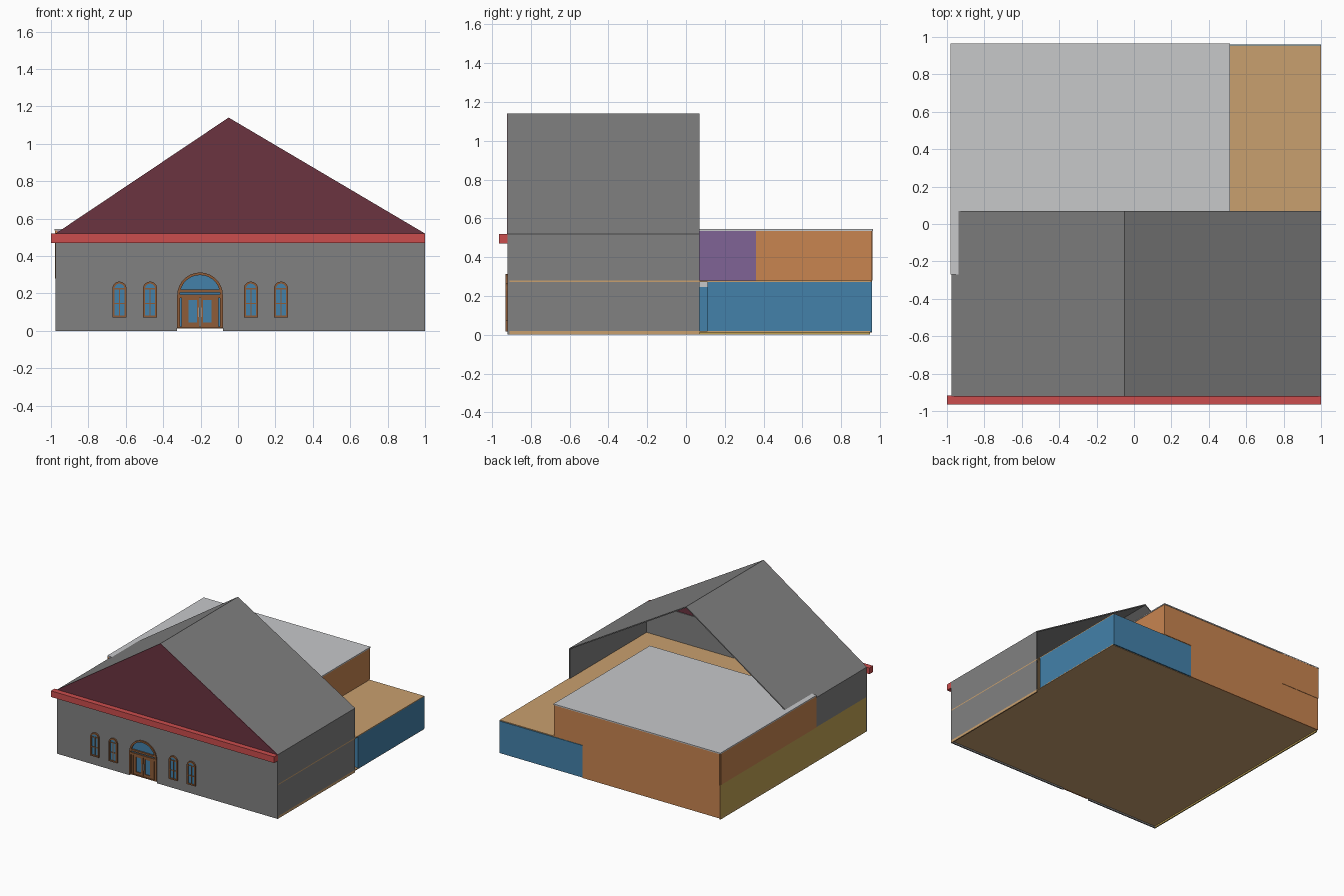
import bpy, bmesh, math

if "Cube" in bpy.data.objects:
    bpy.data.objects.remove(bpy.data.objects["Cube"])


def material(name, r, g, b):
    m = bpy.data.materials.new(name)
    lin = [((c / 255 + 0.055) / 1.055) ** 2.4 for c in (r, g, b)]
    m.diffuse_color = (*lin, 1)
    m.use_nodes = True
    m.node_tree.nodes["Principled BSDF"].inputs["Base Color"].default_value = m.diffuse_color
    return m


GREY = material("wall grey", 129, 129, 129)
MAROON = material("gable maroon", 107, 51, 64)
RED = material("cornice red", 203, 77, 77)
LIGHT = material("light grey", 199, 200, 202)
TAN = material("floor tan", 201, 160, 111)
BLUE = material("glass blue", 67, 129, 170)
ORANGE = material("wall orange", 200, 133, 80)
PURPLE = material("wall purple", 128, 100, 150)
OLIVE = material("wall ochre", 193, 163, 84)
BROWN = material("frame brown", 142, 92, 56)


def finish(name, bm, mat):
    bmesh.ops.recalc_face_normals(bm, faces=bm.faces)
    me = bpy.data.meshes.new(name)
    bm.to_mesh(me)
    bm.free()
    me.materials.append(mat)
    ob = bpy.data.objects.new(name, me)
    bpy.context.collection.objects.link(ob)
    return ob


def prism(name, outline, y0, y1, mat):
    """Extrude an (x, z) outline from y0 to y1."""
    bm = bmesh.new()
    a = [bm.verts.new((x, y0, z)) for x, z in outline]
    b = [bm.verts.new((x, y1, z)) for x, z in outline]
    bm.faces.new(a)
    bm.faces.new(b[::-1])
    n = len(a)
    for i in range(n):
        j = (i + 1) % n
        bm.faces.new((a[i], b[i], b[j], a[j]))
    return finish(name, bm, mat)


def box(name, x0, x1, y0, y1, z0, z1, mat):
    return prism(name, [(x0, z0), (x1, z0), (x1, z1), (x0, z1)], y0, y1, mat)


def arch(cx, r, z0, spring, n=14):
    """Round-headed outline, starting bottom left and going over the top."""
    top = [(cx - r * math.cos(math.pi * i / n), spring + r * math.sin(math.pi * i / n))
           for i in range(n + 1)]
    return [(cx - r, z0)] + top + [(cx + r, z0)]


def ring(name, outer, inner, y0, y1, mat):
    """Frame between two outlines with matching point counts."""
    bm = bmesh.new()
    loops = [[bm.verts.new((x, y, z)) for x, z in o]
             for o, y in ((outer, y0), (inner, y0), (inner, y1), (outer, y1))]
    n = len(outer)
    for k in range(4):
        p, q = loops[k], loops[(k + 1) % 4]
        for i in range(n):
            j = (i + 1) % n
            bm.faces.new((p[i], p[j], q[j], q[i]))
    return finish(name, bm, mat)


# Main dimensions
L, R = -0.975, 1.0
FRONT, MID, BACK = -0.92, 0.07, 0.96
EAVE, RIDGE, RX = 0.52, 1.14, -0.05
FLOOR = 0.28
T = 0.01
DX, DR, DS = -0.203, 0.122, 0.19      # door centre, arch radius, spring height

# Floors
box("base_floor", L, R, FRONT + T, BACK - T, 0.012, 0.02, TAN)
box("base_edge", R - T, R, FRONT + T, MID, 0, 0.012, TAN)
box("upper_floor", L + T, R, FRONT + T, BACK - T / 2, FLOOR - 0.008, FLOOR, TAN)

# Front hall: front wall with an arched doorway, and side walls
prism("front_wall", [(L, 0)] + arch(DX, DR, 0, DS) + [(R, 0), (R, EAVE), (L, EAVE)],
      FRONT, FRONT + T, GREY)
box("hall_right_wall_lower", R - T, R, FRONT + T, MID, 0.02, FLOOR - 0.008, GREY)
box("hall_right_wall_upper", R - T, R, FRONT + T, MID, FLOOR, EAVE, GREY)
box("hall_left_wall_upper", L, L + T, FRONT + T, -0.27, FLOOR, EAVE, GREY)
box("left_wall_lower", L, L + T, FRONT + T, BACK - T, 0, FLOOR, OLIVE)

# Gable roof, open at the back, with coloured pediment and cornice
t = 0.008
prism("gable_roof", [(L, EAVE), (RX, RIDGE), (R, EAVE), (R - 2 * t, EAVE),
                     (RX, RIDGE - 1.2 * t), (L + 2 * t, EAVE)], FRONT, MID, GREY)
prism("front_pediment", [(L, EAVE), (R, EAVE), (RX, RIDGE)],
      FRONT - 0.002, FRONT + 0.004, MAROON)
box("front_cornice", -1, R, -0.965, FRONT + 0.002, 0.47, EAVE, RED)

# Rear lower storey
box("rear_blue_side_wall", R - T, R, 0.11, BACK, 0.015, FLOOR - 0.006, BLUE)
box("rear_blue_back_wall", 0.255, R - T, BACK - T, BACK, 0.015, FLOOR - 0.006, BLUE)
box("rear_blue_return", 0.94, R - T, 0.11, 0.115, 0.015, FLOOR - 0.008, BLUE)
box("side_recess_glass", 0.95, 0.955, MID, 0.11, 0.02, 0.245, BLUE)
box("side_recess_lintel", 0.95, 0.958, MID, 0.11, 0.245, FLOOR - 0.008, LIGHT)
box("rear_orange_back_wall", L, 0.255, BACK - T, BACK, 0.012, FLOOR, ORANGE)

# Rear upper storey
BX, BY, TOP = 0.51, -0.27, 0.535
box("upper_back_wall", -0.625, BX, BACK - T, BACK, FLOOR, TOP, ORANGE)
box("upper_back_wall_corner", L, -0.625, BACK - T, BACK + 0.003, FLOOR, TOP, ORANGE)
box("upper_left_wall", L - 0.003, L + T, BY, BACK - T, FLOOR, TOP, ORANGE)
box("upper_right_wall", BX - T, BX, 0.36, BACK - T, FLOOR, TOP, ORANGE)
box("upper_right_wall_inner", BX - T, BX, BY, 0.36, FLOOR, TOP, PURPLE)
box("upper_inner_wall", L + T, BX - T, BY, BY + T, FLOOR, TOP, PURPLE)
box("flat_roof", L - 0.007, BX + 0.003, BY, BACK + 0.004, TOP, 0.544, LIGHT)

# Four arched windows
for n, cx in enumerate((-0.634, -0.47, 0.069, 0.23), 1):
    w, z0, s = 0.038, 0.072, 0.225
    tag = f"window_{n}_"
    prism(tag + "glass", arch(cx, w - 0.006, z0 + 0.004, s), FRONT - 0.004, FRONT + 0.002, BLUE)
    ring(tag + "frame", arch(cx, w, z0, s), arch(cx, w - 0.011, z0 + 0.01, s),
         FRONT - 0.012, FRONT, BROWN)
    box(tag + "mullion", cx - 0.003, cx + 0.003, FRONT - 0.008, FRONT, z0 + 0.01, s + 0.004, BROWN)
    for k, z in enumerate((0.145, s)):
        box(f"{tag}bar_{k}", cx - w + 0.01, cx + w - 0.01, FRONT - 0.008, FRONT,
            z - 0.003, z + 0.003, BROWN)

# Arched entrance: glass, surround, transom beams, posts
prism("door_glass", arch(DX, DR - 0.004, 0.02, DS), FRONT + 0.002, FRONT + 0.008, BLUE)
ring("door_surround", arch(DX, DR, 0.016, DS), arch(DX, DR - 0.014, 0.024, DS),
     FRONT - 0.01, FRONT + T, BROWN)
for k, (z0, z1) in enumerate(((0.176, 0.194), (0.206, 0.221))):
    box(f"door_transom_{k}", DX - DR + 0.004, DX + DR - 0.004, FRONT - 0.01, FRONT + 0.006,
        z0, z1, BROWN)

# Mirrored door leaves with side posts, glazing and pulls
for side, s in (("left", -1), ("right", 1)):
    def span(a, b):
        return sorted((DX + s * a, DX + s * b))
    box(side + "_door_post", *span(0.086, 0.1), FRONT - 0.008, FRONT + 0.006, 0.02, 0.18, BROWN)
    o, i = span(0.002, 0.086), span(0.017, 0.062)
    def rect(p, z0, z1):
        return [(p[0], z0), (p[0], z1), (p[1], z1), (p[1], z0)]
    ring(side + "_door_leaf", rect(o, 0.02, 0.176), rect(i, 0.045, 0.165),
         FRONT - 0.005, FRONT + 0.006, BROWN)
    box(side + "_door_pull", *span(0.004, 0.009), FRONT - 0.012, FRONT - 0.004, 0.075, 0.125, LIGHT)
